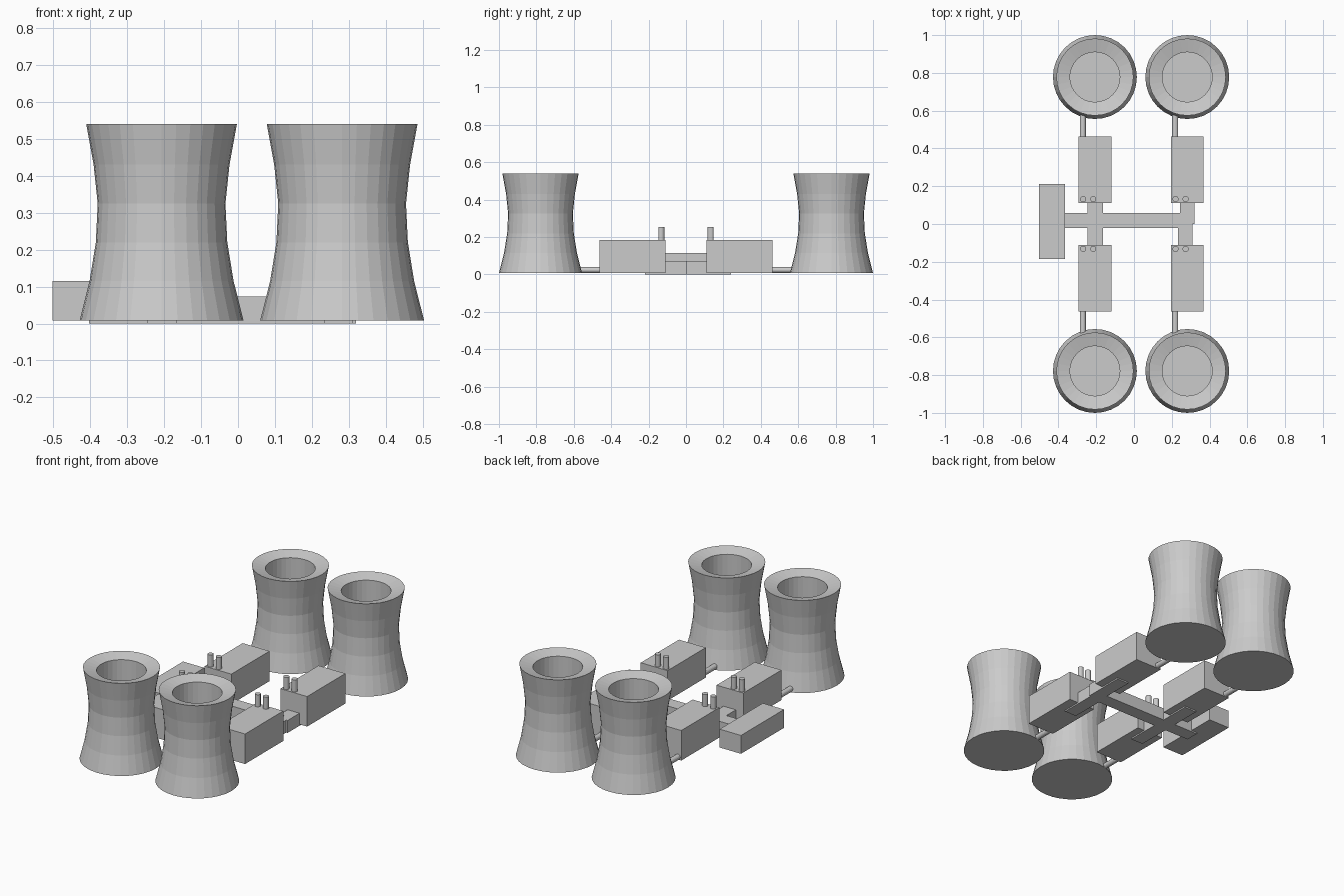
import bpy, bmesh, math
from mathutils import Matrix

if "Cube" in bpy.data.objects:
    bpy.data.objects.remove(bpy.data.objects["Cube"])

grey = bpy.data.materials.new("concrete grey")
grey.diffuse_color = (0.6, 0.6, 0.6, 1)
grey.use_nodes = True
grey.node_tree.nodes["Principled BSDF"].inputs["Base Color"].default_value = grey.diffuse_color


def finish(name, bm):
    bmesh.ops.recalc_face_normals(bm, faces=bm.faces)
    me = bpy.data.meshes.new(name)
    bm.to_mesh(me)
    bm.free()
    me.materials.append(grey)
    ob = bpy.data.objects.new(name, me)
    bpy.context.collection.objects.link(ob)
    return ob


def box(name, x0, x1, y0, y1, z0, z1):
    bm = bmesh.new()
    m = Matrix.Translation(((x0 + x1) / 2, (y0 + y1) / 2, (z0 + z1) / 2)) \
        @ Matrix.Diagonal((x1 - x0, y1 - y0, z1 - z0, 1))
    bmesh.ops.create_cube(bm, size=1, matrix=m)
    return finish(name, bm)


def cylinder(name, centre, r, length, along_y=False, sides=16):
    bm = bmesh.new()
    m = Matrix.Translation(centre)
    if along_y:
        m = m @ Matrix.Rotation(math.pi / 2, 4, 'X')
    bmesh.ops.create_cone(bm, cap_ends=True, segments=sides,
                          radius1=r, radius2=r, depth=length, matrix=m)
    return finish(name, bm)


def lathe(name, profile, cx, cy, sides=32):
    # closed rings joined by flat quads, capped at both ends of the profile
    bm = bmesh.new()
    rings = [[bm.verts.new((cx + r * math.cos(2 * math.pi * i / sides),
                            cy + r * math.sin(2 * math.pi * i / sides), z))
              for i in range(sides)] for r, z in profile]
    for a, b in zip(rings, rings[1:]):
        for i in range(sides):
            j = (i + 1) % sides
            bm.faces.new((a[i], a[j], b[j], b[i]))
    bm.faces.new(rings[0])
    bm.faces.new(rings[-1])
    return finish(name, bm)


# outer shell, sloping rim, then the shaft down to its floor
TOWER = [(0.222, 0.008), (0.195, 0.115), (0.178, 0.22), (0.173, 0.325),
         (0.184, 0.43), (0.204, 0.54), (0.132, 0.522), (0.132, 0.03)]

for col, cx in (("left", -0.207), ("right", 0.282)):
    for row, s in (("front", -1), ("back", 1)):
        tag = f"{row}_{col}"
        lathe(f"cooling_tower_{tag}", TOWER, cx, s * 0.778)
        # reactor hall
        y0, y1 = sorted((s * 0.11, s * 0.462))
        box(f"hall_{tag}", cx - 0.086, cx + 0.087, y0, y1, 0.008, 0.183)
        # water pipe from hall to tower
        cylinder(f"pipe_{tag}", (cx - 0.064, s * 0.53, 0.024), 0.016, 0.18, True)
        # pair of chimneys
        for n, dx in enumerate((-0.062, -0.009)):
            cylinder(f"chimney_{tag}_{n + 1}", (cx + dx, s * 0.132, 0.21), 0.016, 0.086)

# corridors linking the halls
box("main_corridor", -0.403, 0.27, -0.022, 0.058, 0.0, 0.073)
box("left_corridor", -0.245, -0.165, -0.22, 0.24, 0.0, 0.0725)
box("right_corridor_back", 0.243, 0.32, 0.0, 0.24, 0.0, 0.0725)
box("right_corridor_front", 0.234, 0.311, -0.22, 0.01, 0.0, 0.072)

# control building at the left end
box("control_building", -0.503, -0.366, -0.185, 0.212, 0.008, 0.115)
